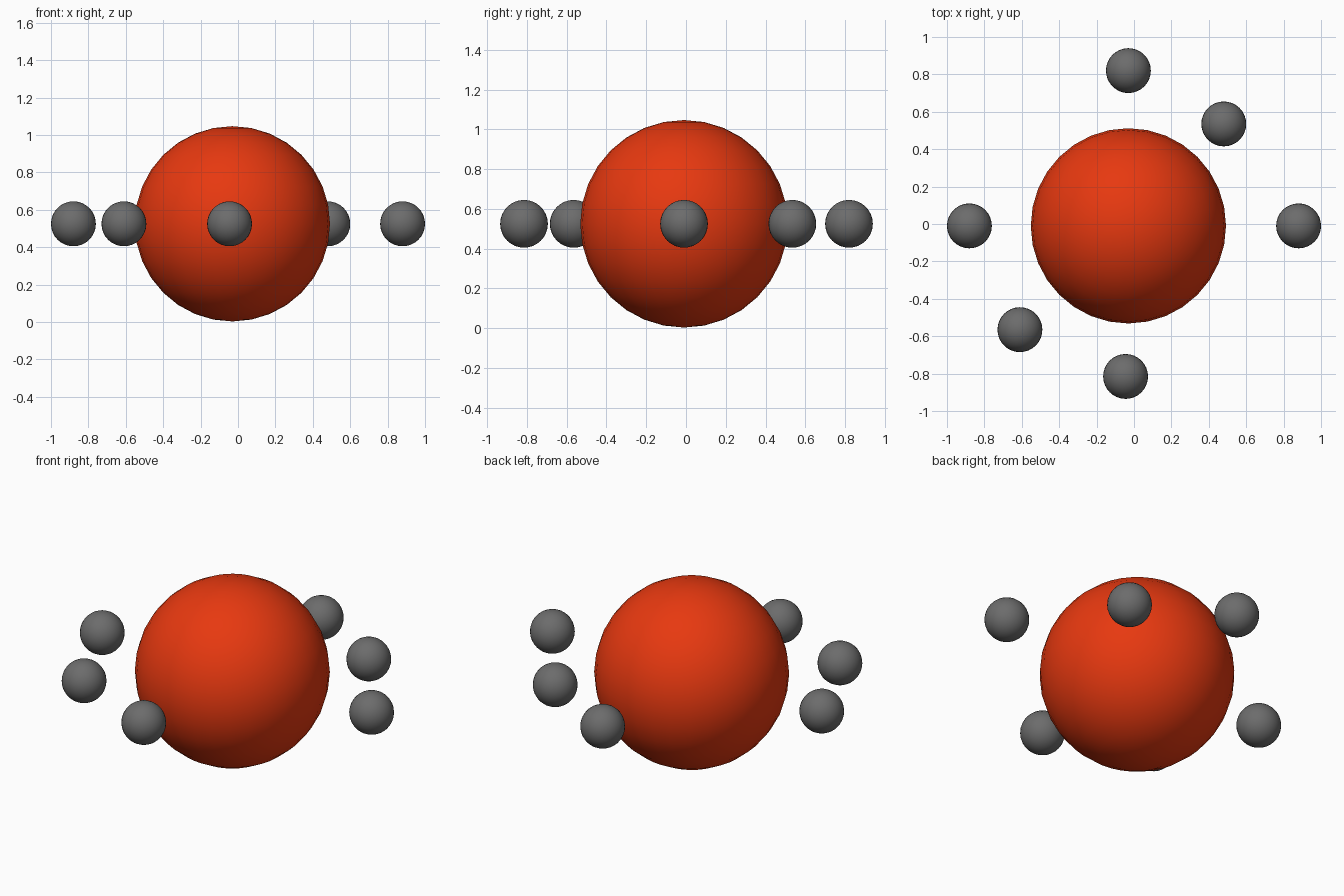
import bpy

if "Cube" in bpy.data.objects:
    bpy.data.objects.remove(bpy.data.objects["Cube"])

CENTRE_Z = 0.525


def make_material(name, rgb):
    mat = bpy.data.materials.new(name)
    mat.diffuse_color = (*rgb, 1.0)
    mat.use_nodes = True
    mat.node_tree.nodes["Principled BSDF"].inputs["Base Color"].default_value = mat.diffuse_color
    return mat


def ball(name, x, y, radius, mat):
    bpy.ops.mesh.primitive_uv_sphere_add(
        segments=32, ring_count=16, radius=radius, location=(x, y, CENTRE_Z))
    obj = bpy.context.object
    obj.name = name
    bpy.ops.object.shade_smooth()
    obj.data.materials.append(mat)
    return obj


red = make_material("core_red", (0.8, 0.04, 0.005))
grey = make_material("satellite_grey", (0.15, 0.15, 0.15))

# Large central ball
ball("core_ball", -0.03, -0.01, 0.522, red)

# Ring of small balls at the core's mid height
satellites = [
    (-0.88, -0.01), (0.88, -0.01),
    (-0.03, 0.82), (-0.045, -0.815),
    (0.48, 0.535), (-0.61, -0.565),
]
for i, (x, y) in enumerate(satellites, 1):
    ball(f"satellite_ball_{i}", x, y, 0.12, grey)
